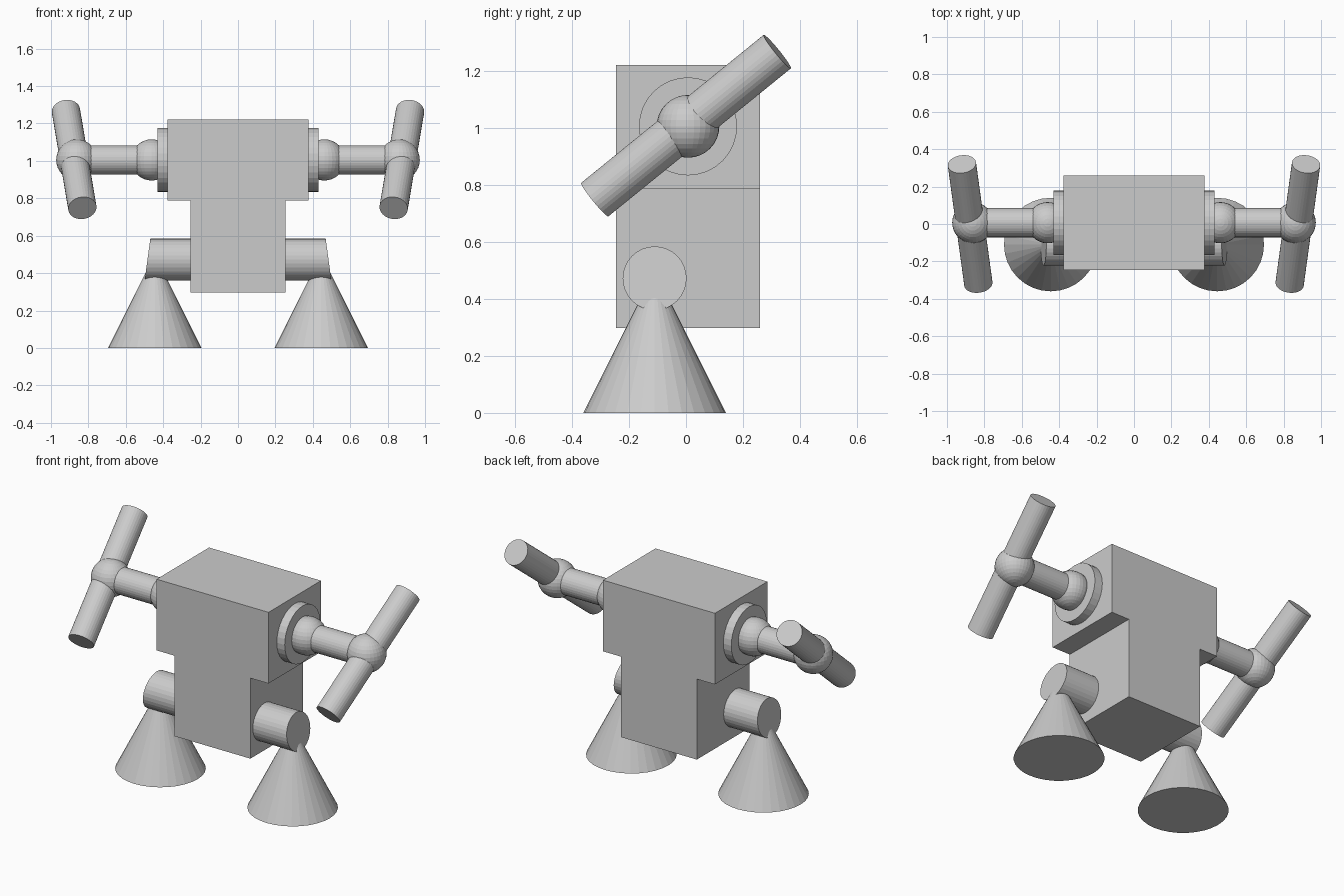
import bpy, bmesh
from mathutils import Vector

if "Cube" in bpy.data.objects:
    bpy.data.objects.remove(bpy.data.objects["Cube"])

AXIS_Y, AXIS_Z = 0.007, 1.005   # arm axis
HIP_Y, HIP_Z = -0.11, 0.472     # leg axis


def rod(name, a, b, r1, r2=None):
    """Cylinder or cone between two points."""
    a, b = Vector(a), Vector(b)
    d = b - a
    bpy.ops.mesh.primitive_cone_add(
        vertices=32, radius1=r1, radius2=r1 if r2 is None else r2,
        depth=d.length, location=(a + b) / 2,
        rotation=d.to_track_quat('Z', 'Y').to_euler())
    ob = bpy.context.object
    ob.name = name
    return ob


def ball(name, loc, r):
    bpy.ops.mesh.primitive_uv_sphere_add(segments=32, ring_count=16, radius=r, location=loc)
    bpy.context.object.name = name


# Torso: T-shaped profile extruded front to back
half = [(0.255, 0.297), (0.255, 0.787), (0.377, 0.787), (0.377, 1.22)]
profile = half + [(-x, z) for x, z in reversed(half)]
bm = bmesh.new()
face = bm.faces.new([bm.verts.new((x, -0.245, z)) for x, z in profile])
ext = bmesh.ops.extrude_face_region(bm, geom=[face])
bmesh.ops.translate(bm, vec=(0, 0.505, 0),
                    verts=[v for v in ext['geom'] if isinstance(v, bmesh.types.BMVert)])
bmesh.ops.recalc_face_normals(bm, faces=bm.faces)
mesh = bpy.data.meshes.new("torso")
bm.to_mesh(mesh)
bm.free()
bpy.context.collection.objects.link(bpy.data.objects.new("torso", mesh))

for side, s in (("left", 1), ("right", -1)):
    # Arm: socket disc, shoulder, upper arm, elbow, angled forearm
    rod(f"{side}_socket", (s * 0.36, AXIS_Y, AXIS_Z), (s * 0.43, AXIS_Y, AXIS_Z), 0.172)
    ball(f"{side}_shoulder", (s * 0.462, AXIS_Y, AXIS_Z), 0.11)
    rod(f"{side}_upper_arm", (s * 0.46, AXIS_Y, AXIS_Z), (s * 0.86, AXIS_Y, AXIS_Z), 0.078)
    ball(f"{side}_elbow", (s * 0.862, AXIS_Y, AXIS_Z), 0.11)
    rod(f"{side}_forearm", (s * 0.832, -0.32, 0.748), (s * 0.92, 0.32, 1.267), 0.076)

    # Hip: cylinder whose outer cap leans inward at the top
    hip = rod(f"{side}_hip", (s * 0.2, HIP_Y, HIP_Z), (s * 0.484, HIP_Y, HIP_Z), 0.112)
    bpy.context.view_layer.update()
    m = hip.matrix_world.copy()
    for v in hip.data.vertices:
        w = m @ v.co
        if abs(w.x) > 0.4:
            w.x -= s * 0.136 * (w.z - HIP_Z)
            v.co = m.inverted() @ w

    # Foot cone
    rod(f"{side}_foot", (s * 0.445, HIP_Y, 0), (s * 0.445, HIP_Y, 0.5), 0.25, 0)
